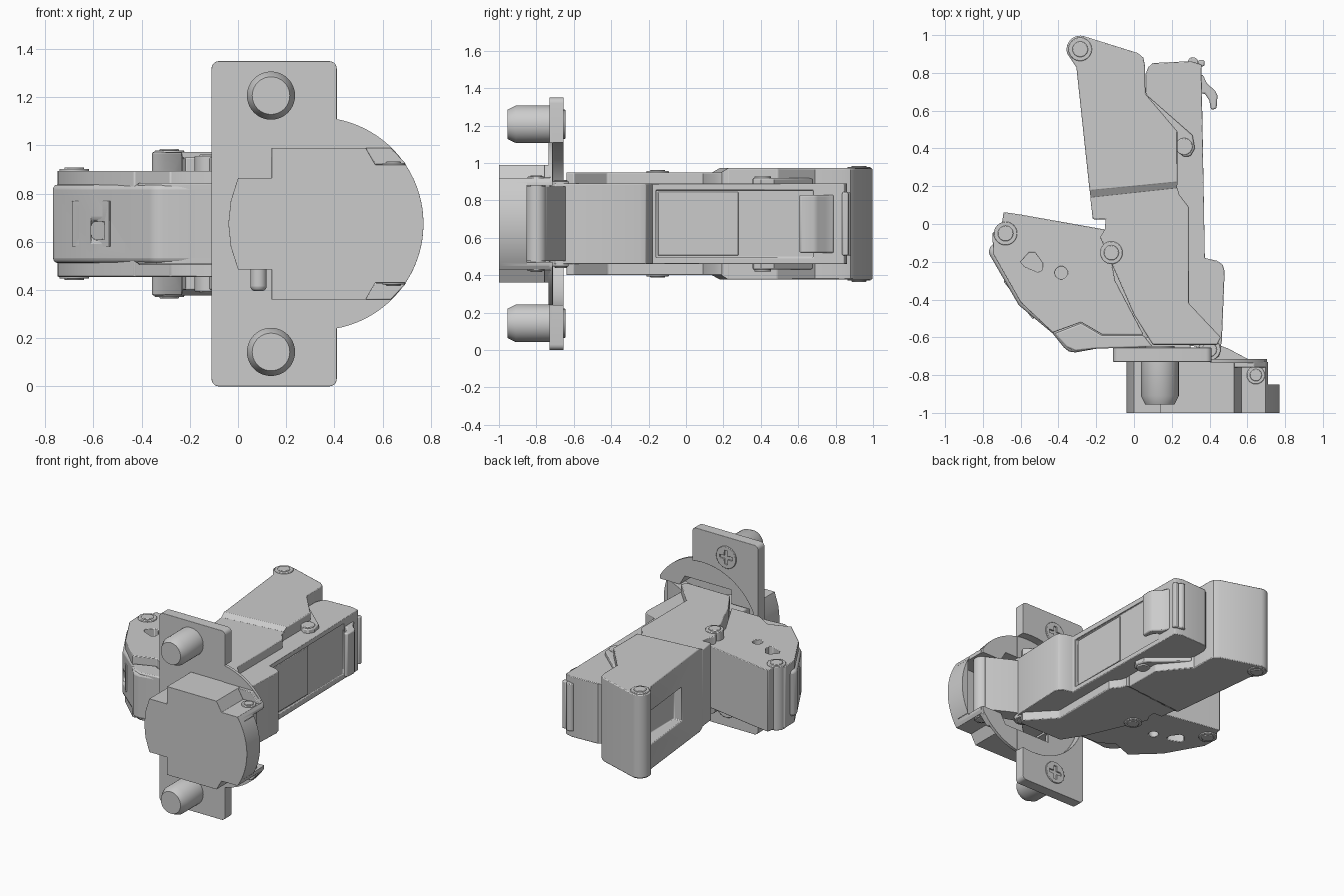
import bpy, bmesh, math

if "Cube" in bpy.data.objects:
    bpy.data.objects.remove(bpy.data.objects["Cube"])

C = 0.675  # mirror plane height of the whole hinge


def extrude(name, pts, a, b=None, axis='Z'):
    """Extrude a closed profile. axis Z: pts=(x,y), symmetric half height a
    (number or function of x,y) ; axis Y: pts=(x,z), from y=a to y=b."""
    bm = bmesh.new()
    lo, hi = [], []
    for p, q in pts:
        if axis == 'Z':
            h = a(p, q) if callable(a) else a
            lo.append(bm.verts.new((p, q, C - h)))
            hi.append(bm.verts.new((p, q, C + h)))
        else:
            lo.append(bm.verts.new((p, a, q)))
            hi.append(bm.verts.new((p, b, q)))
    bm.faces.new(lo)
    bm.faces.new(hi)
    n = len(pts)
    for i in range(n):
        j = (i + 1) % n
        bm.faces.new((lo[i], lo[j], hi[j], hi[i]))
    bmesh.ops.recalc_face_normals(bm, faces=bm.faces)
    me = bpy.data.meshes.new(name)
    bm.to_mesh(me)
    bm.free()
    ob = bpy.data.objects.new(name, me)
    bpy.context.collection.objects.link(ob)
    return ob


def circle(x, y, r, n=32):
    return [(x + r * math.cos(2 * math.pi * i / n), y + r * math.sin(2 * math.pi * i / n)) for i in range(n)]


def arc(x, y, r, a0, a1, n=16):
    return [(x + r * math.cos(math.radians(a0 + (a1 - a0) * i / n)),
             y + r * math.sin(math.radians(a0 + (a1 - a0) * i / n))) for i in range(n + 1)]


def rect(x0, x1, y0, y1):
    return [(x0, y0), (x1, y0), (x1, y1), (x0, y1)]


def activate(ob):
    bpy.ops.object.select_all(action='DESELECT')
    ob.select_set(True)
    bpy.context.view_layer.objects.active = ob


def cut(ob, cutter):
    m = ob.modifiers.new("cut", 'BOOLEAN')
    m.operation, m.object, m.solver = 'DIFFERENCE', cutter, 'EXACT'
    activate(ob)
    bpy.ops.object.modifier_apply(modifier=m.name)
    bpy.data.objects.remove(cutter)


def finish(ob, width=0.01, seg=2):
    if width:
        m = ob.modifiers.new("bevel", 'BEVEL')
        m.width, m.segments, m.limit_method = width, seg, 'ANGLE'
        m.angle_limit = math.radians(40)
    activate(ob)
    bpy.ops.object.shade_smooth_by_angle(angle=math.radians(35))
    return ob


# --- cup flange plate, recessed around the cup, with rounded corners
X0, R = 0.328, 0.442
corners = []
for cx, cz, a in ((0.38, 1.32, 0), (-0.08, 1.32, 90), (-0.08, 0.03, 180), (0.38, 0.03, 270)):
    corners += arc(cx, cz, 0.03, a, a + 90, 5)
plate = extrude("flange_plate", corners, -0.73, -0.655, 'Y')
cut(plate, extrude("c", circle(X0, C, R, 64), -0.712, -0.5, 'Y'))
opening = [(0.0, 0.50), (0.14, 0.50), (0.14, 0.40), (0.51, 0.40), (0.55, 0.47), (0.9, 0.47),
           (0.9, 0.88), (0.55, 0.88), (0.51, 0.95), (0.14, 0.95), (0.14, 0.85), (0.0, 0.85)]
cut(plate, extrude("c", opening, -0.95, -0.5, 'Y'))
finish(plate, 0.018, 3)

# --- half-round thin rim beside the plate
rim_a = math.degrees(math.acos((0.405 - X0) / R))
rim = extrude("cup_rim", arc(X0, C, R, -rim_a, rim_a, 40), -0.735, -0.714, 'Y')
cut(rim, extrude("c", opening, -0.95, -0.5, 'Y'))
cut(rim, extrude("c", rect(0.705, 0.9, 0, 1.4), -0.95, -0.5, 'Y'))
finish(rim, 0)

# --- cup: hollow, with shouldered sides and a lowered round front wall
wall_a = math.degrees(math.asin((0.92 - C) / R))
half = [(0.57, 0.92), (0.53, 0.99), (0.14, 0.99), (0.14, 0.865), (0.0, 0.865), (-0.03, 0.77), (-0.04, C)]
cup_pts = arc(X0, C, R, -wall_a, wall_a, 24) + half + [(x, 2 * C - z) for x, z in reversed(half[:-1])]
cup = extrude("hinge_cup", cup_pts, -1.0, -0.73, 'Y')
cut(cup, extrude("c", rect(0.71, 0.9, 0.2, 1.2), -0.85, -0.6, 'Y'))
cut(cup, extrude("c", [(min(x, 0.72), z) for x, z in opening], -0.96, -0.6, 'Y'))
finish(cup, 0.006)
for s in (-1, 1):
    shoulder = [(0.53, C + s * 0.315), (0.635, C + s * 0.315), (0.70, C + s * 0.245), (0.57, C + s * 0.245)]
    finish(extrude("cup_shoulder", shoulder, -0.76, -0.725, 'Y'), 0.004)
finish(extrude("spring_wire", circle(0.085, -0.755, 0.034), lambda x, y: 0.21), 0.02, 3).location.z = -0.07

# --- dowels and cross-head screws
for z in (0.143, 1.207):
    bm = bmesh.new()
    rings = []
    for y, r in ((-0.70, 0.1), (-0.91, 0.1), (-0.955, 0.078)):
        rings.append([bm.verts.new((x, y, w)) for x, w in circle(0.137, z, r, 40)])
    for r0, r1 in zip(rings, rings[1:]):
        for i in range(40):
            bm.faces.new((r0[i], r0[(i + 1) % 40], r1[(i + 1) % 40], r1[i]))
    bm.faces.new(rings[0])
    bm.faces.new(rings[-1])
    bmesh.ops.recalc_face_normals(bm, faces=bm.faces)
    me = bpy.data.meshes.new("dowel")
    bm.to_mesh(me)
    bm.free()
    dowel = bpy.data.objects.new("dowel", me)
    bpy.context.collection.objects.link(dowel)
    finish(dowel, 0)
    screw = extrude("screw_head", circle(0.137, z, 0.078), -0.70, -0.645, 'Y')
    for w, h in ((0.05, 0.012), (0.012, 0.05)):
        cut(screw, extrude("c", rect(0.137 - w, 0.137 + w, z - h, z + h), -0.675, -0.6, 'Y'))
    finish(screw, 0.004)

# --- main housing: wide rear section, ramp band, narrower front section
rear = [(-0.235, 0.175), (-0.305, 0.83), (-0.345, 0.89)] + arc(-0.285, 0.925, 0.072, 200, 75, 10) + \
       [(0.02, 0.905), (0.05, 0.88), (0.058, 0.84), (0.06, 0.69), (0.23, 0.49), (0.23, 0.22)]
housing = extrude("rear_housing", rear, 0.2975)
win = extrude("c", rect(-0.5, -0.2, 0.42, 0.83), 0.12)
cut(housing, win)
finish(housing, 0.006)
finish(extrude("housing_ramp", [(-0.235, 0.18), (0.23, 0.225), (0.228, 0.19), (-0.23, 0.14)],
               lambda x, y: 0.2975 if y - 0.1 * x > 0.2 else 0.275), 0)
front = [(-0.232, 0.145), (-0.218, 0.025), (-0.15, 0.025), (-0.155, -0.03), (-0.18, -0.07), (0.0, -0.48),
         (0.1, -0.64), (0.44, -0.64), (0.46, -0.6), (0.29, -0.42), (0.29, 0.09), (0.24, 0.155), (0.229, 0.195)]
finish(extrude("front_housing", front, 0.275), 0.006)
finish(extrude("pivot_lobe", [(0.07, 0.68), (0.31, 0.47), (0.322, 0.4), (0.30, 0.36), (0.265, 0.355),
                              (0.23, 0.385), (0.1, 0.5)], 0.245), 0.008)
finish(extrude("lobe_pin", circle(0.265, 0.41, 0.045), 0.255), 0.005)

# --- mounting channel with shallow face recess
channel = [(0.06, 0.79), (0.075, 0.83), (0.1, 0.852), (0.3, 0.862), (0.357, 0.845), (0.375, -0.18), (0.44, -0.195),
           (0.47, -0.215), (0.48, -0.25), (0.465, -0.62), (0.45, -0.7), (0.41, -0.725), (0.36, -0.7),
           (0.33, -0.65), (0.1, -0.6), (0.1, 0.6), (0.06, 0.7)]
ch = extrude("mounting_channel", channel, 0.215)
cut(ch, extrude("c", rect(0.352, 0.42, -0.16, 0.68), 0.18))
finish(ch, 0.01)
finish(extrude("channel_insert", rect(0.2, 0.36, -0.15, 0.28), 0.17), 0.004)

# --- release latch at the rear
finish(extrude("latch_hook", [(0.345, 0.79), (0.365, 0.79), (0.385, 0.745), (0.43, 0.705), (0.442, 0.68),
                              (0.437, 0.61), (0.408, 0.605), (0.398, 0.655), (0.375, 0.69), (0.345, 0.69)],
               0.155), 0.008)
finish(extrude("latch_bar", circle(0.312, 0.855, 0.028, 24), 0.17), 0.006)
finish(extrude("latch_rib", rect(0.34, 0.373, 0.835, 0.868), 0.17), 0.008)

# --- side housing: outer cheeks with holes, and the bulging core
cheek = [(-0.69, 0.063), (-0.6, 0.05), (-0.15, -0.03), (-0.1, -0.3), (0.05, -0.585), (-0.17, -0.585),
         (-0.28, -0.52), (-0.43, -0.575), (-0.6, -0.415), (-0.745, -0.16), (-0.75, -0.05), (-0.70, 0.0)]
cheeks = extrude("side_cheeks", cheek, 0.22)
cut(cheeks, extrude("c", circle(-0.385, -0.258, 0.033, 24), 0.3))
cut(cheeks, extrude("c", [(-0.6, -0.2), (-0.58, -0.225), (-0.51, -0.255), (-0.485, -0.245), (-0.485, -0.205),
                          (-0.525, -0.15), (-0.555, -0.15)], 0.3))
finish(cheeks, 0.006)
core_pts = [(-0.772, -0.15), (-0.76, -0.12), (-0.66, -0.02), (-0.15, -0.07), (0.0, -0.4), (0.1, -0.65),
            (-0.2, -0.66), (-0.31, -0.68), (-0.345, -0.675), (-0.37, -0.655), (-0.43, -0.58), (-0.61, -0.43)]
core = extrude("side_core", core_pts, 0.163)
cut(core, extrude("c", rect(-0.61, -0.555, 0.61, 0.685), -0.9, -0.3, 'Y'))
finish(core, 0.02, 3)
finish(extrude("core_pad", [(-0.69, -0.305), (-0.535, -0.505), (-0.5, -0.45), (-0.62, -0.2)], 0.095), 0.003)
pad = bpy.data.objects["core_pad"]
cut(pad, extrude("c", rect(-0.61, -0.555, 0.61, 0.685), -0.9, -0.3, 'Y'))
finish(extrude("core_foot", [(-0.42, -0.58), (-0.28, -0.525), (-0.17, -0.59), (0.05, -0.59), (0.1, -0.65),
                             (-0.2, -0.66), (-0.31, -0.672), (-0.36, -0.65)], 0.17), 0.008)

# --- links running from the housings into the cup
finish(extrude("cup_link", [(0.37, -0.72), (0.42, -0.63), (0.5, -0.66), (0.66, -0.745)] +
               arc(0.645, -0.8, 0.055, 75, -120, 12) + [(0.56, -0.79)], 0.2), 0.006)
finish(extrude("inner_link", [(0.02, -0.6), (0.3, -0.6), (0.3, -0.8), (0.2, -0.9), (0.1, -0.9), (0.04, -0.8)],
               0.165), 0.01)

# --- riveted pivot pins: outer collar and raised centre
for x, y, r, h in ((-0.285, 0.925, 0.062, 0.300), (-0.12, -0.152, 0.06, 0.278), (-0.68, -0.05, 0.062, 0.224),
                   (0.4, -0.665, 0.058, 0.225), (0.645, -0.8, 0.048, 0.248)):
    collar = extrude("pivot_collar", circle(x, y, r), h + 0.004)
    finish(collar, 0.004)
    finish(extrude("pivot_pin", circle(x, y, r * 0.66), h + 0.010), 0.004)
